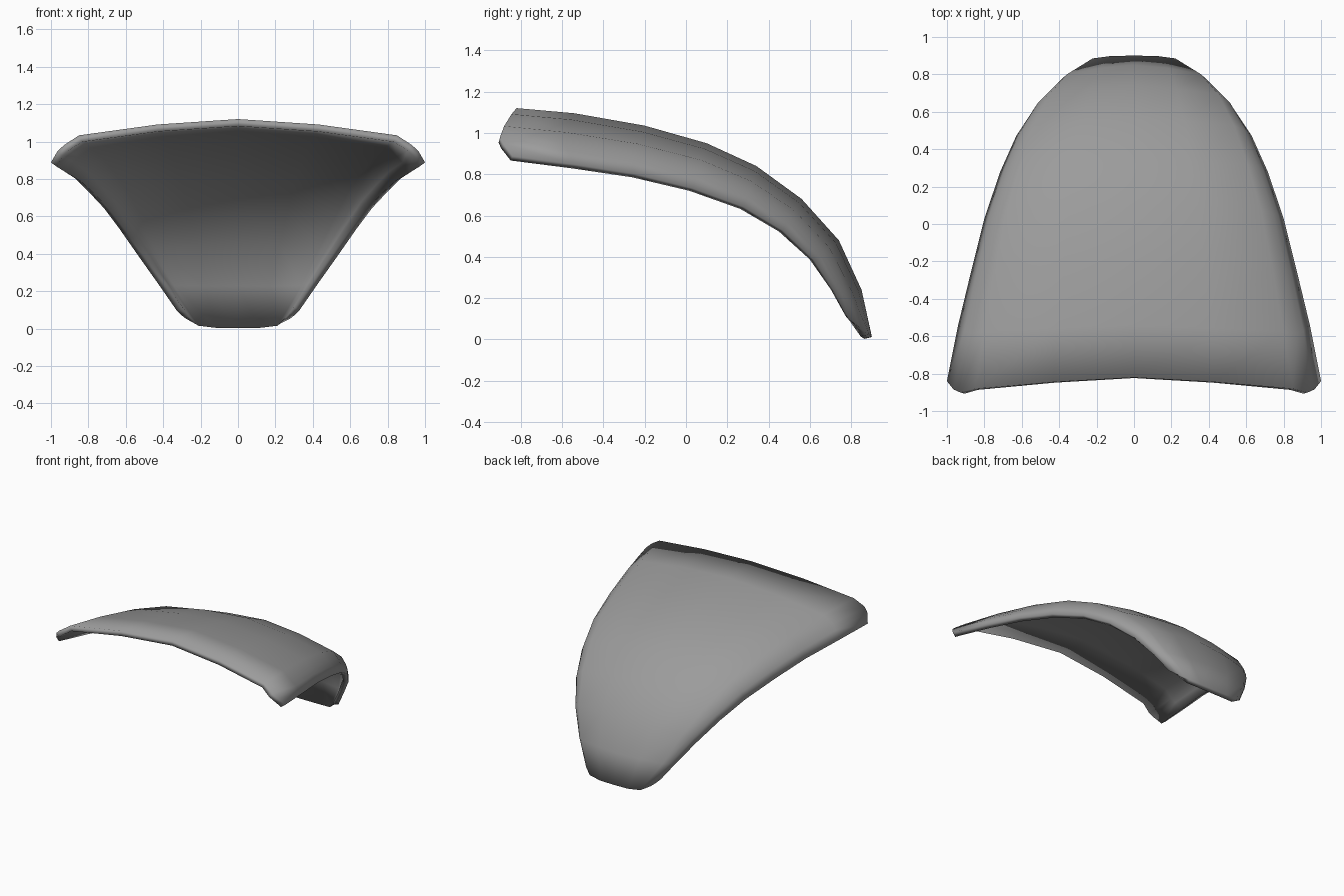
import bpy

if "Cube" in bpy.data.objects:
    bpy.data.objects.remove(bpy.data.objects["Cube"])

# Centre-line profile (y, z), front to back
spine = [(-.82, 1.12), (-.54, 1.095), (-.2, 1.035), (.1, .95), (.34, .84),
         (.56, .68), (.74, .48), (.85, .24), (.90, .012)]
# Matching side edge (x, y, z)
edge = [(1.0, -.84, .888), (.94, -.54, .848), (.87, -.25, .802), (.80, .03, .733),
        (.715, .28, .642), (.63, .47, .528), (.53, .62, .385), (.42, .72, .23),
        (.33, .785, .1)]
# Cross-section: (share of width, share of drop, forward bulge of the front lip)
section = [(0, 0, 0), (.43, .125, -.022), (.85, .375, -.053),
           (.93, .6, -.068), (.965, .74, -.05), (1, 1, 0)]
# Squarer, rounded-corner section for the rear tip
tip = [(0, 0, 0), (.36, .01, 0), (.67, .13, 0), (.85, .48, 0), (.93, .72, 0), (1, 1, 0)]


def both_sides(half):
    return [(-f, g, b) for f, g, b in half[:0:-1]] + half


verts = []
for i, ((cy, cz), (ex, ey, ez)) in enumerate(zip(spine, edge)):
    lip = max(0, 1 - i / 3)
    for f, g, b in both_sides(tip if i == len(spine) - 1 else section):
        verts.append((f * ex, cy + g * (ey - cy) + b * lip, cz + g * (ez - cz)))

n = len(both_sides(section))
faces = [(r * n + c, r * n + c + 1, (r + 1) * n + c + 1, (r + 1) * n + c)
         for r in range(len(spine) - 1) for c in range(n - 1)]

# Curved shell
mesh = bpy.data.meshes.new("curved_shell")
mesh.from_pydata(verts, [], faces)
shell = bpy.data.objects.new("curved_shell", mesh)
bpy.context.collection.objects.link(shell)

# Dark grey finish
grey = bpy.data.materials.new("dark_grey")
grey.diffuse_color = (.33, .33, .33, 1)
grey.use_nodes = True
grey.node_tree.nodes["Principled BSDF"].inputs["Base Color"].default_value = grey.diffuse_color
mesh.materials.append(grey)

# Wall thickness, grown inward from the outer skin
wall = shell.modifiers.new("wall", 'SOLIDIFY')
wall.thickness = .038
wall.offset = -1
wall.use_even_offset = True

bpy.context.view_layer.objects.active = shell
shell.select_set(True)
bpy.ops.object.modifier_apply(modifier="wall")
# Shading flows softly around the rim
bpy.ops.object.shade_smooth()
